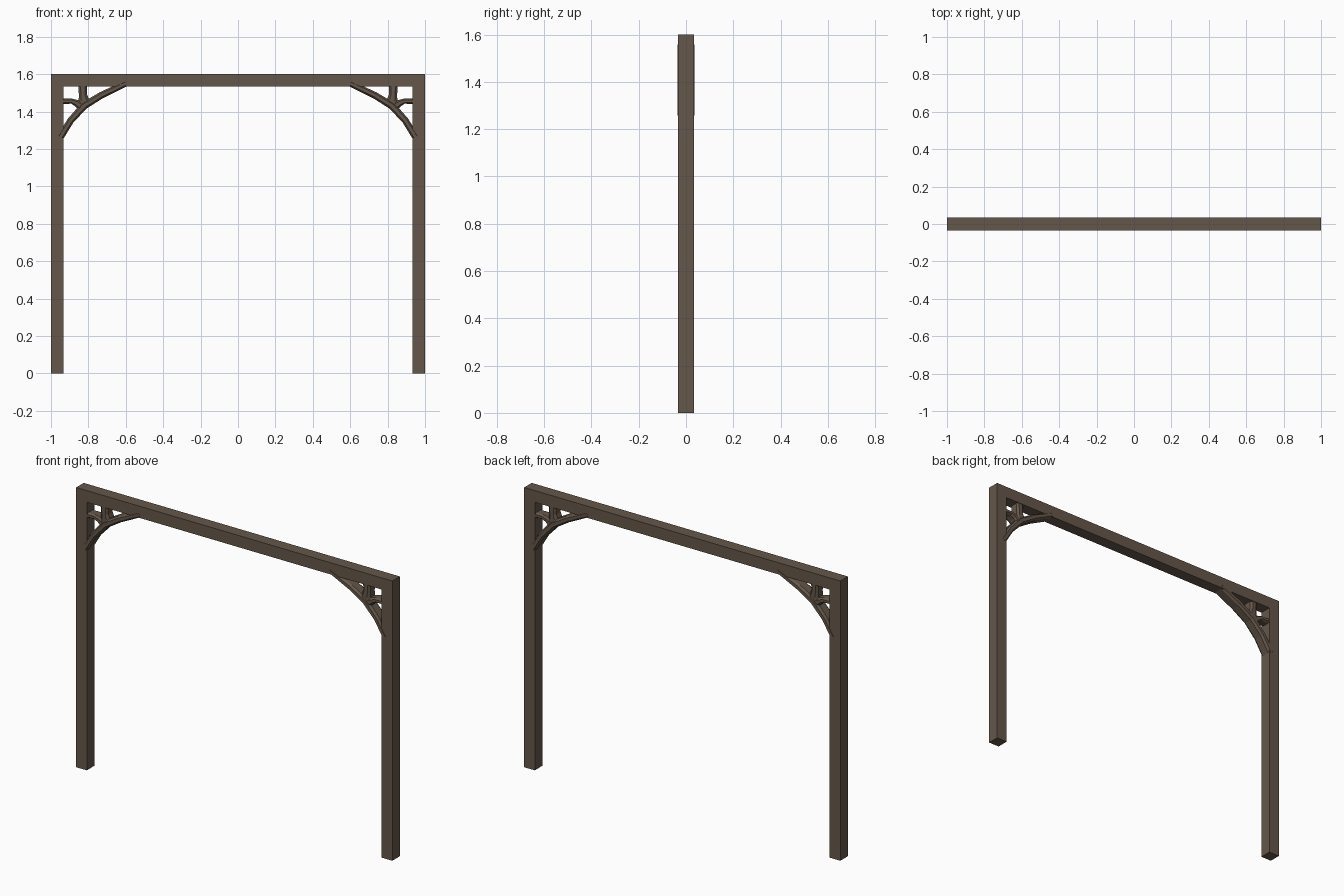
import bpy, bmesh
from mathutils import Vector

if "Cube" in bpy.data.objects:
    bpy.data.objects.remove(bpy.data.objects["Cube"])

wood = bpy.data.materials.new("dark brown wood")
wood.diffuse_color = (0.13, 0.095, 0.068, 1)
wood.use_nodes = True
wood.node_tree.nodes["Principled BSDF"].inputs["Base Color"].default_value = wood.diffuse_color


def finish(name, bm):
    bmesh.ops.recalc_face_normals(bm, faces=bm.faces)
    mesh = bpy.data.meshes.new(name)
    bm.to_mesh(mesh)
    bm.free()
    mesh.materials.append(wood)
    obj = bpy.data.objects.new(name, mesh)
    bpy.context.collection.objects.link(obj)


def sweep(name, path, half_depth, side):
    """Sweep a chamfered bar along (x, z, half width) points in the XZ plane."""
    bm = bmesh.new()
    pts = [Vector((p[0], p[1])) for p in path]
    rings = []
    for i, p in enumerate(pts):
        d = (pts[min(i + 1, len(pts) - 1)] - pts[max(i - 1, 0)]).normalized()
        n = Vector((-d.y, d.x))
        w, h = path[i][2], half_depth
        section = [(-w, -h * .65), (-w * .5, -h), (w * .5, -h), (w, -h * .65),
                   (w, h * .65), (w * .5, h), (-w * .5, h), (-w, h * .65)]
        rings.append([bm.verts.new((side * (p + n * a).x, y, (p + n * a).y))
                      for a, y in section])
    for a, b in zip(rings, rings[1:]):
        for k in range(8):
            bm.faces.new((a[k], a[(k + 1) % 8], b[(k + 1) % 8], b[k]))
    bm.faces.new(rings[0])
    bm.faces.new(rings[-1])
    finish(name, bm)


# Posts and top beam as one extruded portal outline
bm = bmesh.new()
outline = [(-1, 0), (-.933, 0), (-.933, 1.533), (.933, 1.533),
           (.933, 0), (1, 0), (1, 1.6), (-1, 1.6)]
face = bm.faces.new([bm.verts.new((x, -.034, z)) for x, z in outline])
ext = bmesh.ops.extrude_face_region(bm, geom=[face])
bmesh.ops.translate(bm, vec=(0, .068, 0),
                    verts=[v for v in ext["geom"] if isinstance(v, bmesh.types.BMVert)])
finish("post_and_beam_frame", bm)

# Curved corner braces with two small branch struts each
arc = [(-.95, 1.262, .018), (-.895, 1.352, .018), (-.822, 1.432, .02),
       (-.73, 1.488, .018), (-.60, 1.55, .016)]
upright = [(-.83, 1.55, .024), (-.829, 1.49, .022), (-.824, 1.462, .028),
           (-.822, 1.43, .038)]
branch = [(-.95, 1.455, .014), (-.89, 1.456, .014), (-.862, 1.445, .018),
          (-.83, 1.42, .024)]
for label, side in (("left", 1), ("right", -1)):
    sweep(label + "_brace_arch", arc, .0355, side)
    sweep(label + "_brace_upright", upright, .031, side)
    sweep(label + "_brace_branch", branch, .031, side)
